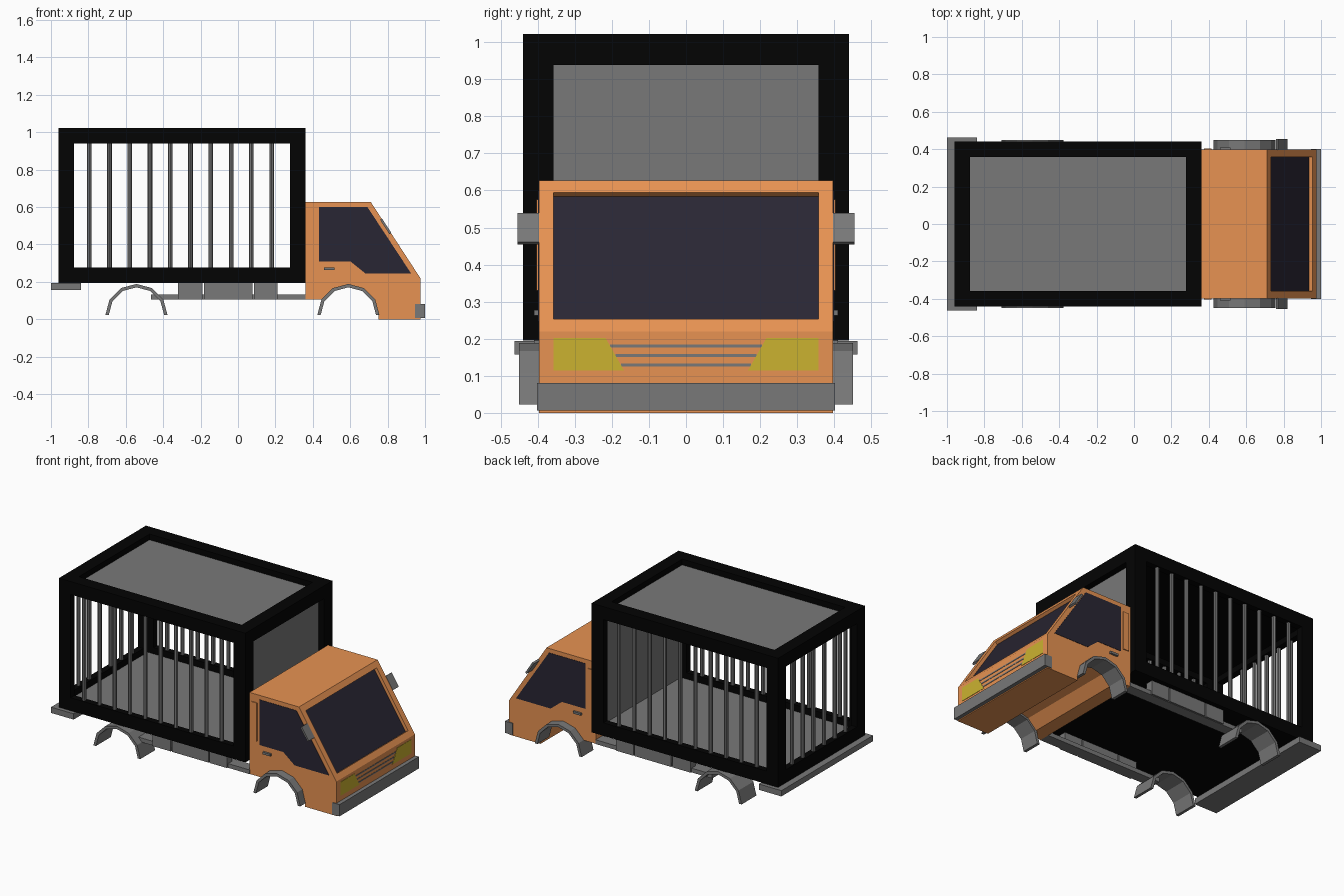
import bpy, bmesh
from math import sin, cos, radians
from mathutils import Vector

if "Cube" in bpy.data.objects:
    bpy.data.objects.remove(bpy.data.objects["Cube"])


def material(name, rgb):
    m = bpy.data.materials.new(name)
    m.diffuse_color = (*rgb, 1)
    m.use_nodes = True
    m.node_tree.nodes["Principled BSDF"].inputs["Base Color"].default_value = m.diffuse_color
    return m


ORANGE = material("orange_paint", (0.80, 0.29, 0.085))
BLACK = material("black_frame", (0.001, 0.001, 0.001))
GLASS = material("dark_glass", (0.022, 0.019, 0.033))
YELLOW = material("lamp_yellow", (0.60, 0.45, 0.03))
GREY = material("dark_grey", (0.19, 0.19, 0.19))


def finish(bm, name, mat=None):
    bmesh.ops.recalc_face_normals(bm, faces=bm.faces)
    me = bpy.data.meshes.new(name)
    bm.to_mesh(me)
    bm.free()
    ob = bpy.data.objects.new(name, me)
    bpy.context.collection.objects.link(ob)
    me.materials.append(mat or GREY)
    return ob


def prism(name, pts, a, b, mat=None, axis="y"):
    """Extrude a profile from a to b: (x, z) along y, or (y, z) along x."""
    bm = bmesh.new()
    vs = [bm.verts.new((p, a, q) if axis == "y" else (a, p, q)) for p, q in pts]
    face = bm.faces.new(vs)
    ext = bmesh.ops.extrude_face_region(bm, geom=[face])["geom"]
    step = Vector((0, b - a, 0)) if axis == "y" else Vector((b - a, 0, 0))
    bmesh.ops.translate(bm, vec=step, verts=[g for g in ext if isinstance(g, bmesh.types.BMVert)])
    return finish(bm, name, mat)


def boxes(name, ranges, mat=None):
    """One object made of boxes given as (x0, x1, y0, y1, z0, z1)."""
    bm = bmesh.new()
    for x0, x1, y0, y1, z0, z1 in ranges:
        vs = bmesh.ops.create_cube(bm, size=1)["verts"]
        bmesh.ops.scale(bm, vec=(x1 - x0, y1 - y0, z1 - z0), verts=vs)
        bmesh.ops.translate(bm, vec=((x0 + x1) / 2, (y0 + y1) / 2, (z0 + z1) / 2), verts=vs)
    return finish(bm, name, mat)


def mirror_y(ob):
    ob.modifiers.new("mirror", "MIRROR").use_axis = (False, True, False)
    return ob


# Cargo cage: border strips of depth T around every open face, solid base
X0, X1, Y, Z0, Z1, B, T = -0.96, 0.36, 0.44, 0.195, 1.022, 0.083, 0.04
frame = [(X0, X1, -Y, Y, Z0, Z0 + T)]
lo, hi = (Z0 + T, Z0 + B), (Z1 - B, Z1 - T)
for s in (-1, 1):               # long sides and roof edges
    ya, yb = sorted((s * Y, s * (Y - T)))
    yc, yd = sorted((s * (Y - T), s * (Y - B)))
    frame += [(X0, X1, ya, yb, *z) for z in (lo, hi)]
    frame += [(x, x + B, ya, yb, Z0 + B, Z1 - B) for x in (X0, X1 - B)]
    frame += [(x, x + T, yc, yd, Z0 + B, Z1 - B) for x in (X0, X1 - T)]
    frame.append((X0, X1, min(ya, yc), max(yb, yd), Z1 - T, Z1))
for x in (X0, X1 - T):          # short ends
    frame += [(x, x + T, -Y + T, Y - T, *z) for z in (lo, hi)]
for x in (X0, X1 - B):
    frame.append((x, x + B, -Y + B, Y - B, Z1 - T, Z1))
boxes("cage_frame", frame, BLACK)

# Grey panels recessed behind the frame
xi, xj, yi = X0 + T, X1 - T, Y - T
boxes("roof_lining", [(xi, xj, -yi, yi, Z1 - T - 0.006, Z1 - T)], BLACK)
boxes("roof_panel", [(X0 + B, X1 - B, -Y + B, Y - B, Z1 - T, Z1 - T + 0.003)])
boxes("floor_panel", [(xi, xj, -yi, yi, Z0 + T, Z0 + T + 0.003)])
boxes("cage_front_panel", [(xj - 0.004, xj, -yi, yi, Z0 + T, Z1 - T)])

# Cage bars on both sides and at the back
spots = [(-0.795 + 0.1083 * i, s * (Y - T / 2)) for i in range(10) for s in (-1, 1)]
spots += [(X0 + T / 2, -0.27 + 0.108 * i) for i in range(6)]
bm = bmesh.new()
for x, y in spots:
    vs = bmesh.ops.create_cone(bm, cap_ends=True, segments=8, radius1=0.0125, radius2=0.0125,
                               depth=Z1 - Z0 - 2 * B)["verts"]
    bmesh.ops.translate(bm, vec=(x, y, (Z0 + Z1) / 2), verts=vs)
finish(bm, "cage_bars")


# Faceted arch shared by fenders and the cab cut-out
def arch(cx, r):
    return [(cx - r * cos(radians(a)), 0.023 + r * sin(radians(a))) for a in range(0, 181, 30)]


FX, RX, R = 0.59, -0.543, 0.166
for name, cx, inner in (("front_fender", FX, 0.33), ("rear_fender", RX, 0.30)):
    mirror_y(prism(name, arch(cx, R) + arch(cx, R - 0.018)[::-1], inner, 0.45))

# Cab body
cut = [p for p in arch(FX, R - 0.005) if p[1] > 0.1 or p[0] > FX]
body = [(0.36, 0.105), (0.36, 0.627), (0.71, 0.627), (0.975, 0.22), (0.975, 0.0), (0.752, 0.0)]
cab = prism("cab", body + cut[::-1] + [(cut[0][0] - 0.003, 0.105)], -0.397, 0.397, ORANGE)
cab.data.materials.append(GLASS)

# Recessed windscreen in the sloped front
bm = bmesh.new()
bm.from_mesh(cab.data)
slope = max(bm.faces, key=lambda f: min(f.normal.x, f.normal.z))
bmesh.ops.inset_region(bm, faces=[slope], thickness=0.039, use_even_offset=True)
bmesh.ops.inset_region(bm, faces=[slope], thickness=0.0002, depth=-0.02)
slope.material_index = 1
bm.to_mesh(cab.data)
bm.free()

# Side windows, rear pillar vents and door handles
win = [(0.433, 0.6), (0.692, 0.6), (0.925, 0.246), (0.68, 0.246), (0.60, 0.31), (0.433, 0.31)]
mirror_y(prism("side_window", win, 0.39, 0.399, GLASS))
mirror_y(boxes("pillar_vent", [(0.375, 0.415, 0.39, 0.403, 0.33, 0.575)], ORANGE))
mirror_y(boxes("door_handle", [(0.46, 0.515, 0.39, 0.41, 0.263, 0.277)]))

# Wing mirrors parallel to the windscreen
top, low = Vector((0.71, 0.627)), Vector((0.975, 0.22))
d = low - top
n = Vector((-d.y, d.x)).normalized()
m, k = top + d * 0.22, top + d * 0.41
mirror_y(prism("wing_mirror", [m + n * 0.002, k + n * 0.002, k - n * 0.01, m - n * 0.01], 0.396, 0.455))

# Headlights and grille slats
lamp = [(0.358, 0.202), (0.217, 0.202), (0.167, 0.114), (0.358, 0.114)]
mirror_y(prism("headlight", lamp, 0.965, 0.977, YELLOW, "x"))
slats = []
for z in (0.181, 0.155, 0.129):
    w = 0.167 + (z - 0.114) * 0.57
    slats.append((0.965, 0.977, -w, w, z - 0.004, z + 0.004))
boxes("grille_slats", slats)

# Bumpers
boxes("front_bumper", [(0.947, 1.0, -0.402, 0.402, 0.006, 0.081)])
boxes("rear_bumper", [(-1.0, -0.84, -0.463, 0.463, 0.157, 0.194)])

# Side rails with storage boxes
mirror_y(boxes("side_rail", [(-0.465, 0.362, 0.33, 0.40, 0.105, 0.132)]))
mirror_y(boxes("storage_boxes", [(a, b, 0.36, 0.41, 0.107, 0.196)
                                 for a, b in ((-0.32, -0.19), (-0.182, 0.077), (0.085, 0.21))]))
